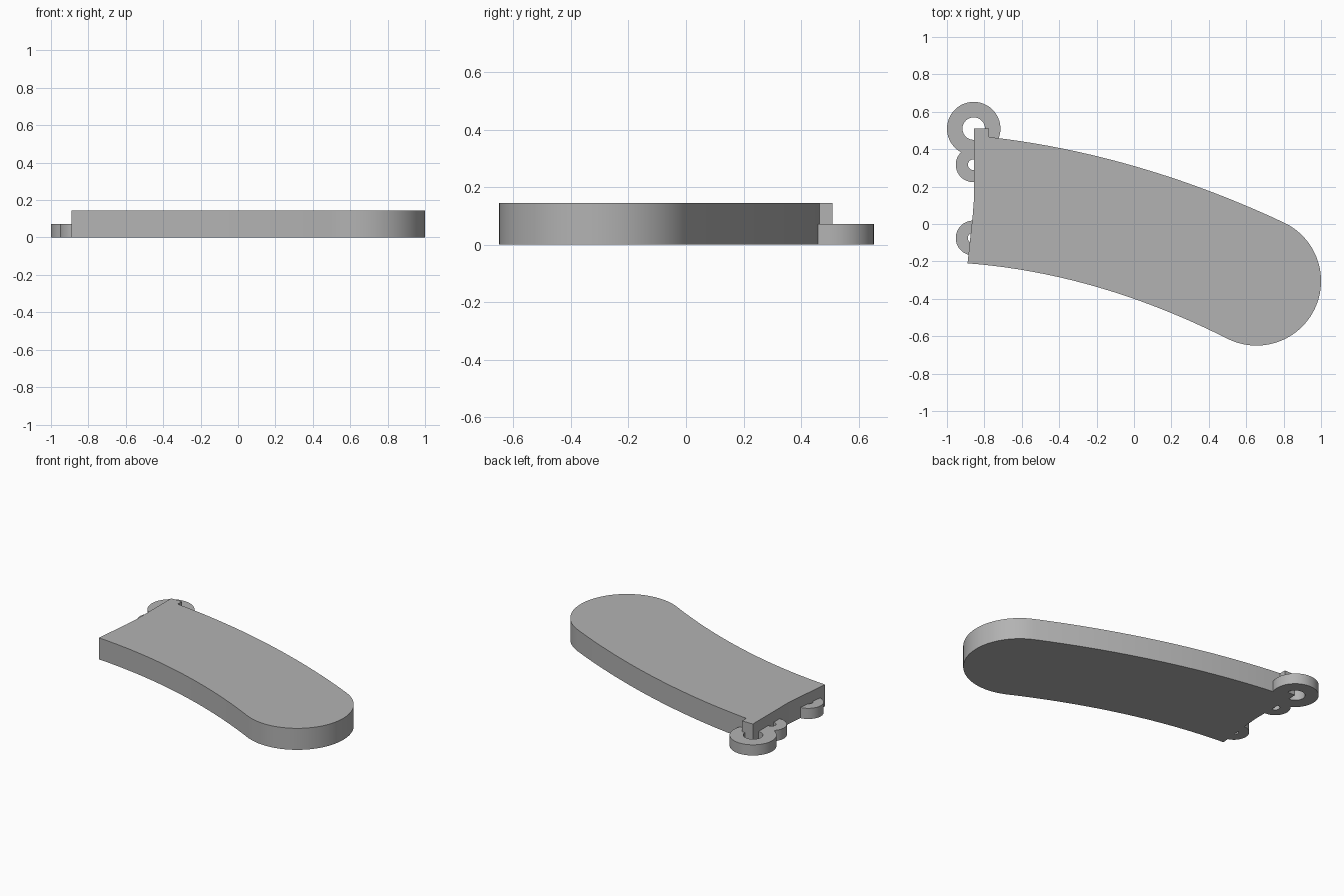
import bpy, bmesh, math

HEIGHT = 0.145
RING_HEIGHT = 0.072

cube = bpy.data.objects.get("Cube")
if cube:
    bpy.data.objects.remove(cube, do_unlink=True)

grey = bpy.data.materials.new("plain_grey")
grey.use_nodes = True
colour = (0.45, 0.45, 0.45, 1)
grey.diffuse_color = colour
grey.node_tree.nodes["Principled BSDF"].inputs["Base Color"].default_value = colour


def circle(cx, cy, radius, start=0, end=360, steps=64):
    """Points along an arc, both ends included."""
    angles = [math.radians(start + (end - start) * i / steps) for i in range(steps + 1)]
    return [(cx + radius * math.cos(a), cy + radius * math.sin(a)) for a in angles]


def bow(x0, x1, a, b, c, steps=20):
    """Points along a gently bowed edge."""
    xs = [x0 + (x1 - x0) * i / steps for i in range(steps + 1)]
    return [(x, a * x * x + b * x + c) for x in xs]


def make_object(name, bm):
    bmesh.ops.recalc_face_normals(bm, faces=bm.faces)
    mesh = bpy.data.meshes.new(name)
    bm.to_mesh(mesh)
    bm.free()
    mesh.materials.append(grey)
    obj = bpy.data.objects.new(name, mesh)
    bpy.context.collection.objects.link(obj)
    return obj


def slab(name, outline, height):
    """Extrude a flat outline upward."""
    bm = bmesh.new()
    face = bm.faces.new([bm.verts.new((x, y, 0)) for x, y in outline])
    top = bmesh.ops.extrude_face_region(bm, geom=[face])["geom"]
    verts = [v for v in top if isinstance(v, bmesh.types.BMVert)]
    bmesh.ops.translate(bm, verts=verts, vec=(0, 0, height))
    return make_object(name, bm)


def ring(name, cx, cy, outer, inner):
    """Flat washer, made by sweeping a rectangular section round its axis."""
    bm = bmesh.new()
    loops = []
    for radius, z in ((outer, 0), (outer, RING_HEIGHT), (inner, RING_HEIGHT), (inner, 0)):
        loops.append([bm.verts.new((x, y, z)) for x, y in circle(cx, cy, radius)[:-1]])
    for k in range(4):
        p, q = loops[k], loops[(k + 1) % 4]
        for i in range(len(p)):
            j = (i + 1) % len(p)
            bm.faces.new((p[i], p[j], q[j], q[i]))
    return make_object(name, bm)


# Curved body: lower edge, rounded end, upper edge, corner tab, hollow left edge
outline = bow(-0.89, 0.509, -0.1536, -0.35, -0.40)
outline += circle(0.655, -0.305, 0.345, -115, 65)[1:]
outline += bow(0.801, -0.775, -0.1123, -0.287, 0.31)[1:]
outline += [(-0.775, 0.51), (-0.855, 0.51), (-0.855, 0.14), (-0.862, 0.05), (-0.875, -0.07)]
body = slab("curved_body", outline, HEIGHT)

# Flat hinge rings along the left edge
rings = [
    ring("large_ring", -0.857, 0.51, 0.143, 0.06),
    ring("middle_ring", -0.86, 0.317, 0.093, 0.028),
    ring("lower_ring", -0.86, -0.075, 0.093, 0.028),
]

for obj in [body] + rings:
    bpy.ops.object.select_all(action="DESELECT")
    obj.select_set(True)
    bpy.context.view_layer.objects.active = obj
    bpy.ops.object.shade_smooth_by_angle(angle=math.radians(30))
